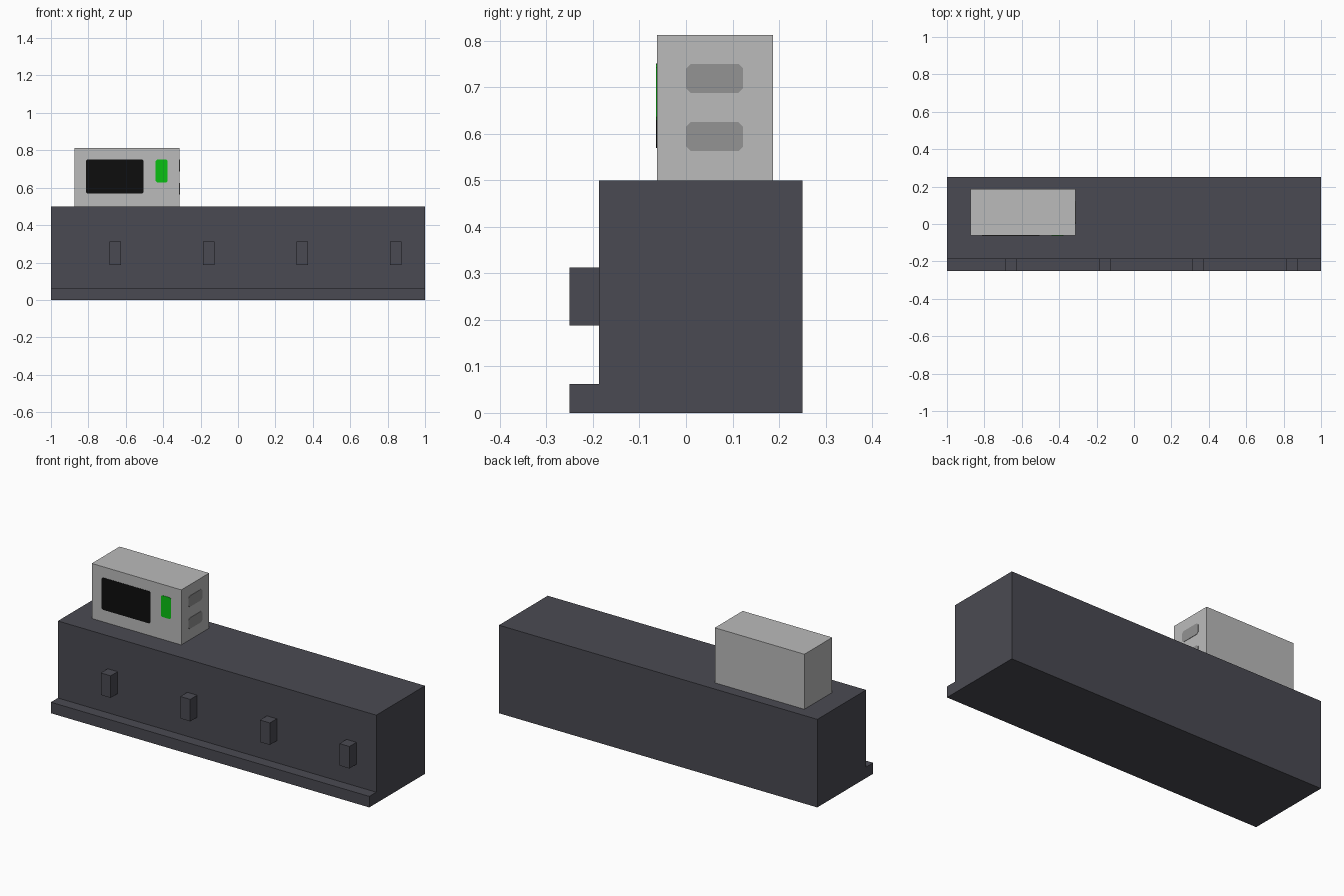
import bpy
import bmesh

cube = bpy.data.objects.get("Cube")
if cube:
    bpy.data.objects.remove(cube, do_unlink=True)


def material(name, srgb):
    def lin(v):
        c = v / 255
        return c / 12.92 if c <= 0.04045 else ((c + 0.055) / 1.055) ** 2.4
    colour = (*[lin(v) for v in srgb], 1)
    m = bpy.data.materials.new(name)
    m.use_nodes = True
    m.diffuse_color = colour
    bsdf = next(n for n in m.node_tree.nodes if n.type == 'BSDF_PRINCIPLED')
    bsdf.inputs["Base Color"].default_value = colour
    return m


slate = material("dark slate", (74, 74, 82))
silver = material("light grey", (187, 187, 187))
vent_grey = material("vent grey", (147, 147, 147))
black = material("black glass", (13, 13, 13))
green = material("display green", (10, 192, 18))


def add_object(name, bm, mat):
    bmesh.ops.recalc_face_normals(bm, faces=bm.faces)
    mesh = bpy.data.meshes.new(name)
    bm.to_mesh(mesh)
    bm.free()
    mesh.materials.append(mat)
    ob = bpy.data.objects.new(name, mesh)
    bpy.context.collection.objects.link(ob)
    return ob


def prism(name, points, offset, mat):
    """Extrude a flat outline along the offset vector."""
    bm = bmesh.new()
    face = bm.faces.new([bm.verts.new(p) for p in points])
    new = bmesh.ops.extrude_face_region(bm, geom=[face])["geom"]
    verts = [v for v in new if isinstance(v, bmesh.types.BMVert)]
    bmesh.ops.translate(bm, verts=verts, vec=offset)
    return add_object(name, bm, mat)


def box(name, x, y, z, mat):
    points = [(x[0], y[0], z[0]), (x[1], y[0], z[0]), (x[1], y[1], z[0]), (x[0], y[1], z[0])]
    return prism(name, points, (0, 0, z[1] - z[0]), mat)


def clipped_rectangle(a, b, c):
    """Rectangle spanning a and b, with each corner cut by c."""
    (a0, a1), (b0, b1) = a, b
    return [(a0 + c, b0), (a1 - c, b0), (a1, b0 + c), (a1, b1 - c),
            (a1 - c, b1), (a0 + c, b1), (a0, b1 - c), (a0, b0 + c)]


# Counter body with the plinth step along its front foot
profile = [(-0.25, 0), (0.25, 0), (0.25, 0.5), (-0.1875, 0.5), (-0.1875, 0.0625), (-0.25, 0.0625)]
prism("counter", [(-1, y, z) for y, z in profile], (2, 0, 0), slate)

# Four door handles
for i in range(4):
    x = -0.656 + 0.5 * i
    box(f"door_handle_{i + 1}", (x - 0.031, x + 0.031), (-0.25, -0.1875), (0.1875, 0.3125), slate)

# Oven case on the counter
FRONT, SIDE, THICK = -0.0625, -0.3125, 0.002
box("oven_case", (-0.875, SIDE), (FRONT, 0.1875), (0.5, 0.8125), silver)

# Window and display on the front
for name, x, z, mat in (("oven_window", (-0.813, -0.505), (0.569, 0.751), black),
                        ("oven_display", (-0.44, -0.376), (0.628, 0.75), green)):
    outline = clipped_rectangle(x, z, 0.008)
    prism(name, [(u, FRONT, v) for u, v in outline], (0, -THICK, 0), mat)

# Two vents on the left side
for name, z in (("lower_vent", (0.563, 0.625)), ("upper_vent", (0.688, 0.75))):
    outline = clipped_rectangle((0, 0.123), z, 0.01)
    prism(name, [(SIDE, u, v) for u, v in outline], (THICK, 0, 0), vent_grey)
